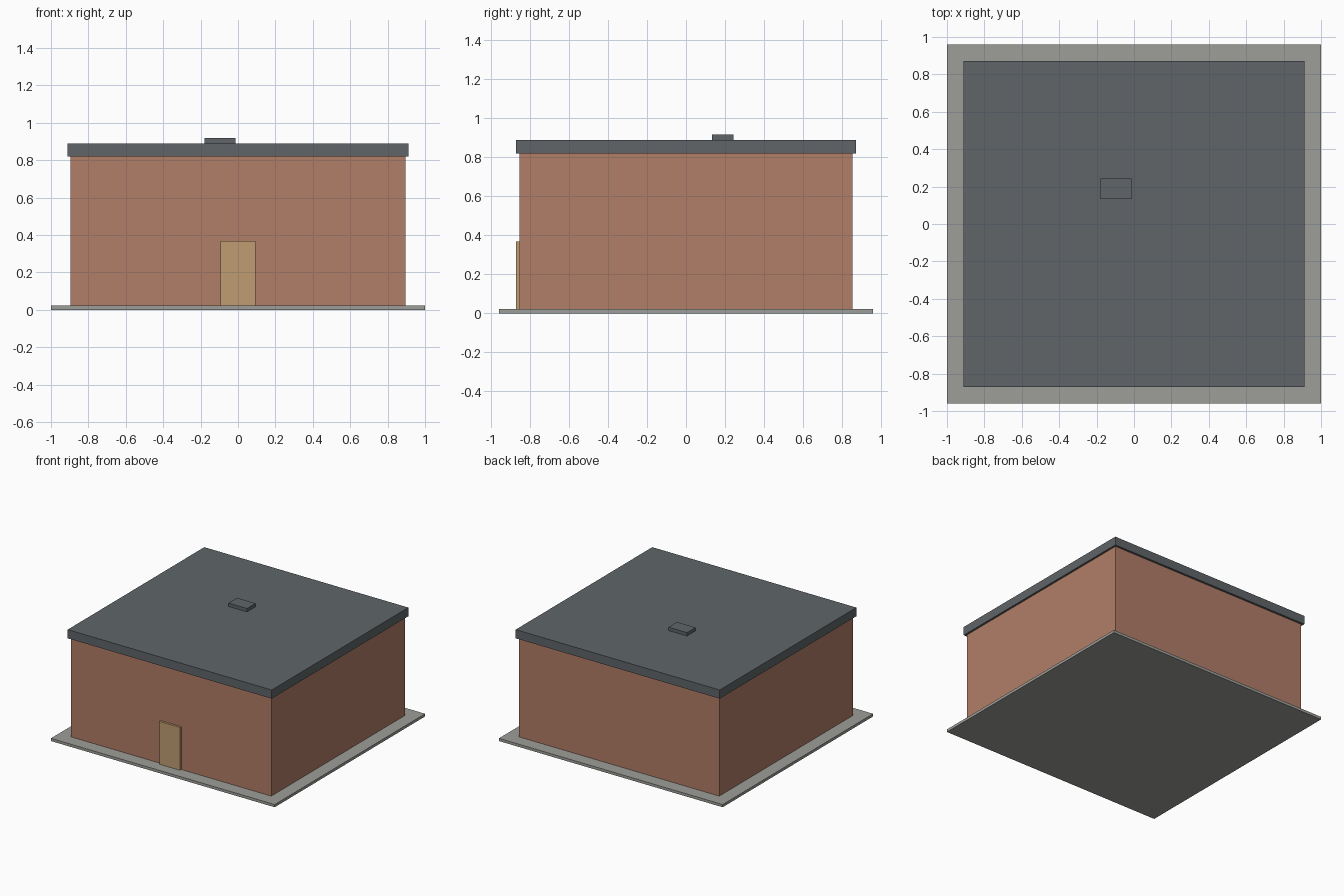
import bpy

if "Cube" in bpy.data.objects:
    bpy.data.objects.remove(bpy.data.objects["Cube"])


def material(name, rgb):
    m = bpy.data.materials.new(name)
    m.diffuse_color = (*rgb, 1)
    m.use_nodes = True
    m.node_tree.nodes["Principled BSDF"].inputs["Base Color"].default_value = m.diffuse_color
    return m


def box(name, x, y, z, mat):
    # Box spanning the given (min, max) ranges
    spans = (x, y, z)
    bpy.ops.mesh.primitive_cube_add(size=1, location=[(a + b) / 2 for a, b in spans])
    ob = bpy.context.object
    ob.name = name
    ob.scale = [b - a for a, b in spans]
    bpy.ops.object.transform_apply(location=False, rotation=False, scale=True)
    ob.data.materials.append(mat)
    return ob


brick = material("brick", (0.44, 0.205, 0.135))
slate = material("slate", (0.115, 0.13, 0.138))
wood = material("wood", (0.53, 0.34, 0.17))
concrete = material("concrete", (0.34, 0.34, 0.32))

# Ground slab
box("base_slab", (-1, 1), (-0.96, 0.96), (0, 0.022), concrete)
# Building body
box("walls", (-0.896, 0.896), (-0.855, 0.855), (0.022, 0.82), brick)
# Flat overhanging roof
box("roof", (-0.912, 0.912), (-0.872, 0.872), (0.82, 0.89), slate)
# Low roof hatch, off centre
box("roof_hatch", (-0.179, -0.013), (0.133, 0.243), (0.89, 0.917), slate)
# Front door, proud of the wall
box("front_door", (-0.093, 0.093), (-0.872, -0.855), (0.022, 0.368), wood)
